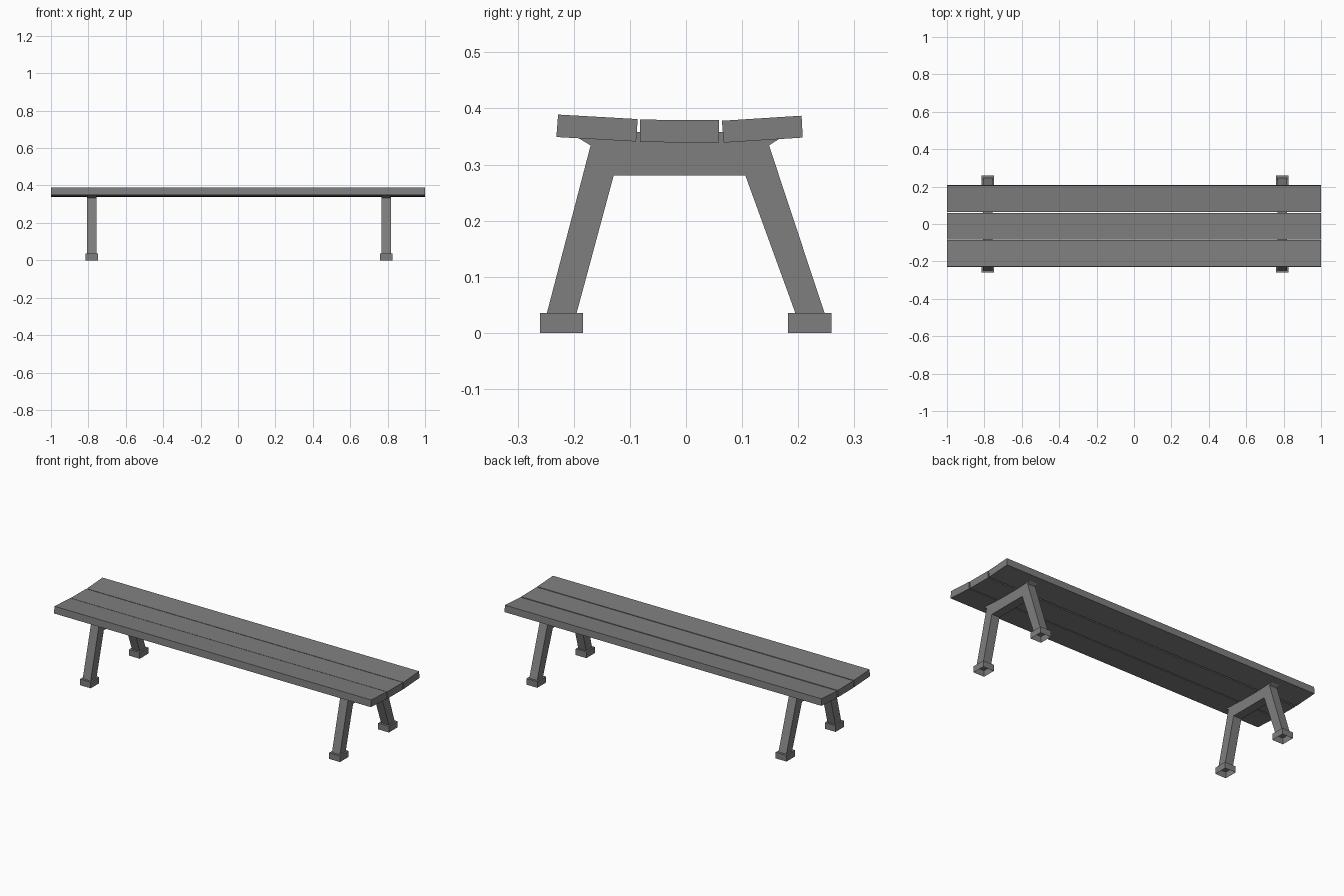
import bpy, bmesh

if "Cube" in bpy.data.objects:
    bpy.data.objects.remove(bpy.data.objects["Cube"])

grey = bpy.data.materials.new("weathered_grey")
grey.diffuse_color = (0.21, 0.21, 0.21, 1)
grey.use_nodes = True
grey.node_tree.nodes["Principled BSDF"].inputs["Base Color"].default_value = grey.diffuse_color


def prism(name, profile, x0, x1, open_bottom=False):
    """Extrude a (y, z) profile from x0 to x1."""
    bm = bmesh.new()
    face = bm.faces.new([bm.verts.new((x0, y, z)) for y, z in profile])
    ext = bmesh.ops.extrude_face_region(bm, geom=[face])["geom"]
    bmesh.ops.translate(bm, vec=(x1 - x0, 0, 0),
                        verts=[v for v in ext if isinstance(v, bmesh.types.BMVert)])
    bmesh.ops.recalc_face_normals(bm, faces=bm.faces)
    if open_bottom:
        low = [f for f in bm.faces if f.normal.z < -0.9]
        bmesh.ops.delete(bm, geom=low, context='FACES_ONLY')
    mesh = bpy.data.meshes.new(name)
    bm.to_mesh(mesh)
    bm.free()
    mesh.materials.append(grey)
    obj = bpy.data.objects.new(name, mesh)
    bpy.context.collection.objects.link(obj)


# Seat planks, the outer two tilted inward
prism("front_plank", [(-0.231, 0.349), (-0.089, 0.341), (-0.086, 0.381), (-0.228, 0.389)], -1, 1)
prism("middle_plank", [(-0.082, 0.340), (0.059, 0.339), (0.059, 0.379), (-0.082, 0.380)], -1, 1)
prism("back_plank", [(0.067, 0.339), (0.208, 0.348), (0.206, 0.387), (0.064, 0.378)], -1, 1)

# Trestle: two splayed legs, crossbeam and flared shoulders
trestle = [(-0.248, 0.035), (-0.195, 0.035), (-0.129, 0.280), (0.106, 0.280),
           (0.195, 0.035), (0.247, 0.035), (0.148, 0.334), (0.185, 0.358),
           (-0.210, 0.358), (-0.170, 0.334)]
for side, x in (("left", -0.782), ("right", 0.792)):
    prism(side + "_trestle", trestle, x - 0.025, x + 0.025)
    # Hollow foot caps, open underneath
    for end, y0, y1 in (("front", -0.260, -0.184), ("back", 0.182, 0.259)):
        prism(f"{side}_{end}_foot", [(y0, 0), (y1, 0), (y1, 0.035), (y0, 0.035)],
              x - 0.034, x + 0.034, open_bottom=True)
